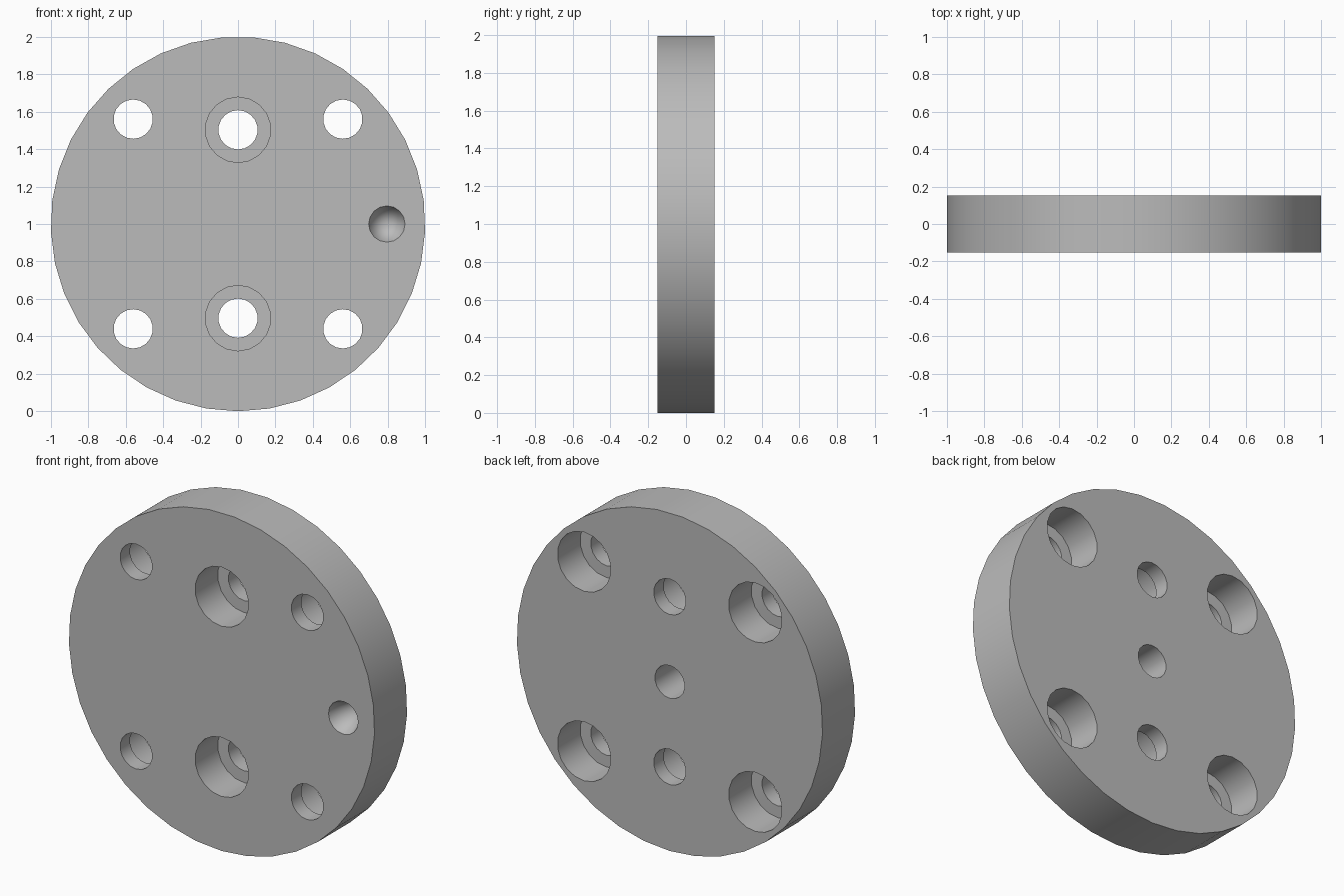
import bpy
import bmesh
from math import cos, sin, pi, radians

cube = bpy.data.objects.get("Cube")
if cube:
    bpy.data.objects.remove(cube, do_unlink=True)

HALF = 0.152           # half the plate thickness
OVER = HALF + 0.05     # cutters poke out past the faces
STEP = 0.06            # shelf of a counterbore, measured from the middle plane
CENTRE_Z = 1.0

metal = bpy.data.materials.new("grey_metal")
metal.use_nodes = True
grey = (0.5, 0.5, 0.5, 1)
metal.diffuse_color = grey
metal.node_tree.nodes["Principled BSDF"].inputs["Base Color"].default_value = grey


def lathe(bm, x, z, profile, sides):
    """Closed solid turned about a line along y; profile holds (radius, y)."""
    rings = []
    for r, y in profile:
        if r == 0:
            rings.append([bm.verts.new((x, y, z))] * sides)
        else:
            angles = [2 * pi * i / sides - pi / 2 for i in range(sides)]
            rings.append([bm.verts.new((x + r * cos(a), y, z + r * sin(a))) for a in angles])
    for a, b in zip(rings, rings[1:]):
        for i in range(sides):
            j = (i + 1) % sides
            corners = dict.fromkeys((a[i], a[j], b[j], b[i]))
            bm.faces.new(list(corners))
    for ring in (rings[0], rings[-1]):
        if ring[0] != ring[1]:
            bm.faces.new(ring)


def make_object(name, bm):
    bmesh.ops.recalc_face_normals(bm, faces=bm.faces)
    mesh = bpy.data.meshes.new(name)
    bm.to_mesh(mesh)
    bm.free()
    mesh.materials.append(metal)
    obj = bpy.data.objects.new(name, mesh)
    bpy.context.collection.objects.link(obj)
    return obj


# Round plate
bm = bmesh.new()
lathe(bm, 0, CENTRE_Z, [(1, -HALF), (1, HALF)], 37)
plate = make_object("round_plate", bm)

# Cutters for all the holes
bm = bmesh.new()


def counterbore(x, z, side):
    """Through hole, widened on the front (side -1) or the back (side 1)."""
    lathe(bm, x, CENTRE_Z + z, [(0.175, side * OVER), (0.175, -side * STEP),
                                (0.105, -side * STEP), (0.105, -side * OVER)], 18)


for s in (-1, 1):
    counterbore(0, s * 0.503, -1)
    for t in (-1, 1):
        counterbore(s * 0.56, t * 0.56, 1)

# Blind hole in the middle of the back, and conical locating hole in the front
lathe(bm, 0, CENTRE_Z, [(0.097, OVER), (0.097, HALF - 0.22)], 18)
lathe(bm, 0.795, CENTRE_Z, [(0.097, -OVER), (0.097, -HALF), (0, HALF - 0.08)], 16)
cutter = make_object("hole_cutter", bm)
cutter.hide_render = True

# Cut the holes and drop the helper
bpy.ops.object.select_all(action="DESELECT")
bpy.context.view_layer.objects.active = plate
plate.select_set(True)
cut = plate.modifiers.new("holes", "BOOLEAN")
cut.operation = "DIFFERENCE"
cut.solver = "EXACT"
cut.object = cutter
bpy.ops.object.modifier_apply(modifier=cut.name)
bpy.data.objects.remove(cutter, do_unlink=True)

bpy.ops.object.shade_smooth_by_angle(angle=radians(30))
